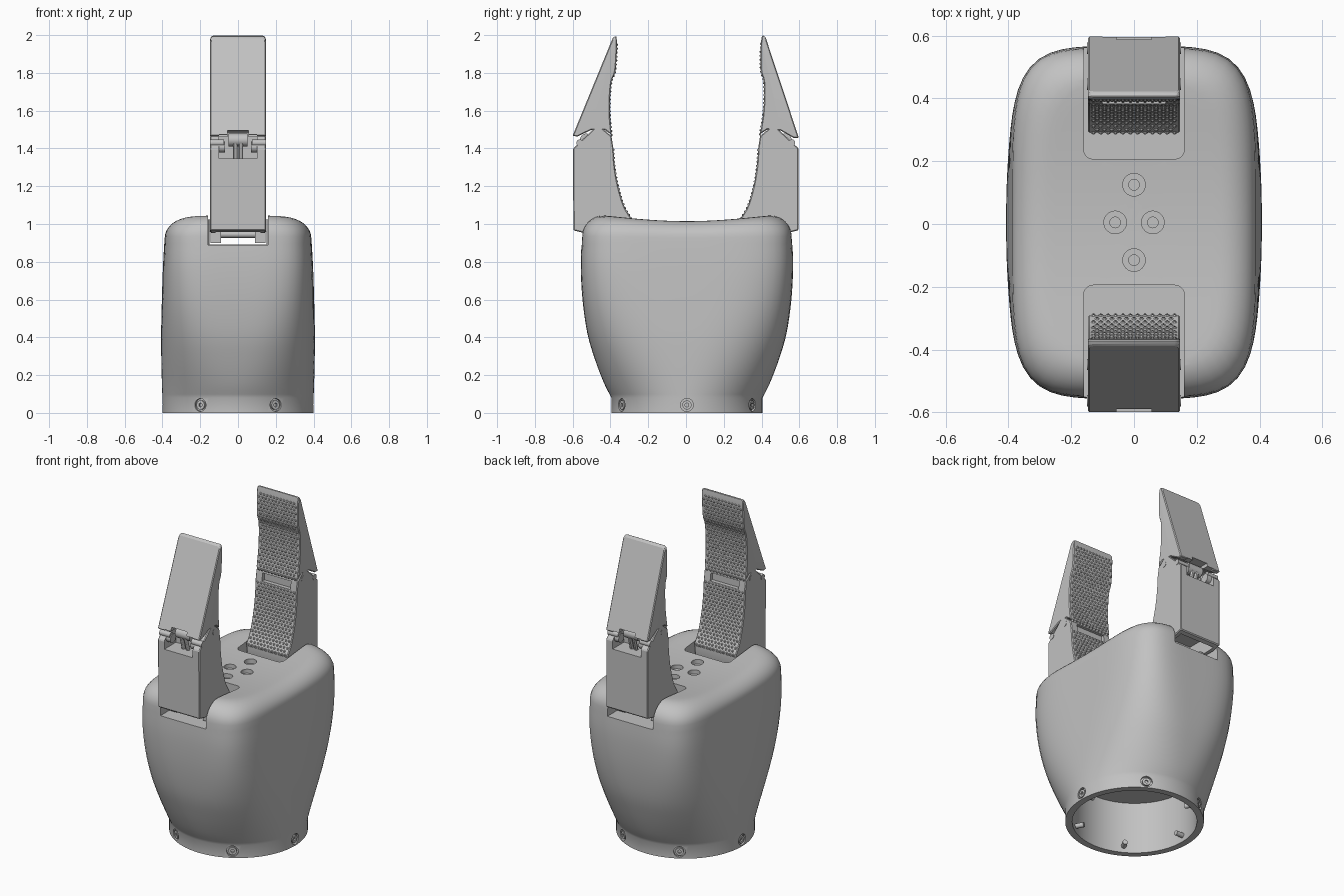
import bpy, bmesh, math
from mathutils import Vector, Matrix

if "Cube" in bpy.data.objects:
    bpy.data.objects.remove(bpy.data.objects["Cube"], do_unlink=True)

grey = bpy.data.materials.new("plain_grey")
grey.use_nodes = True
grey.diffuse_color = (0.54, 0.54, 0.54, 1)
grey.node_tree.nodes["Principled BSDF"].inputs["Base Color"].default_value = grey.diffuse_color

SHIFT = 0.005  # body sits slightly behind centre


def make(name, bm, smooth=True):
    bmesh.ops.recalc_face_normals(bm, faces=bm.faces)
    mesh = bpy.data.meshes.new(name)
    bm.to_mesh(mesh)
    bm.free()
    mesh.materials.append(grey)
    ob = bpy.data.objects.new(name, mesh)
    bpy.context.collection.objects.link(ob)
    if smooth:
        finish(ob, 30)
    return ob


def activate(ob):
    bpy.ops.object.select_all(action="DESELECT")
    ob.select_set(True)
    bpy.context.view_layer.objects.active = ob


def finish(ob, degrees):
    activate(ob)
    bpy.ops.object.shade_smooth_by_angle(angle=math.radians(degrees))


def box(name, lo, hi, round_corner=0):
    bm = bmesh.new()
    lo, hi = Vector(lo), Vector(hi)
    bmesh.ops.create_cube(bm, size=1, matrix=Matrix.Translation((lo + hi) / 2) @ Matrix.Diagonal((*(hi - lo), 1)))
    if round_corner:
        upright = [e for e in bm.edges if abs(e.verts[0].co.z - e.verts[1].co.z) > 0.01]
        bmesh.ops.bevel(bm, geom=upright, offset=round_corner, segments=5, affect="EDGES", profile=0.5)
    return make(name, bm, False)


def rod(name, start, end, radius, sides=32):
    start, end = Vector(start), Vector(end)
    axis = end - start
    m = Matrix.Translation((start + end) / 2) @ axis.to_track_quat("Z", "Y").to_matrix().to_4x4()
    bm = bmesh.new()
    bmesh.ops.create_cone(bm, cap_ends=True, segments=sides, radius1=radius, radius2=radius,
                          depth=axis.length, matrix=m)
    return make(name, bm)


def cut(ob, *cutters):
    for c in cutters:
        activate(ob)
        mod = ob.modifiers.new("cut", "BOOLEAN")
        mod.operation, mod.solver, mod.object = "DIFFERENCE", "EXACT", c
        bpy.ops.object.modifier_apply(modifier=mod.name)
        bpy.data.objects.remove(c, do_unlink=True)


def spline(points, steps):
    p = [Vector(q) for q in points]
    p = [2 * p[0] - p[1]] + p + [2 * p[-1] - p[-2]]
    out = []
    for a, b, c, d in zip(p, p[1:], p[2:], p[3:]):
        for i in range(steps):
            t = i / steps
            out.append((2 * b + (c - a) * t + (2 * a - 5 * b + 4 * c - d) * t * t
                        + (3 * b - a - 3 * c + d) * t ** 3) / 2)
    return out + [p[-2]]


# Palm body: round base lofted into a rounded box with a dished top
SIDES = 96
wall = [(0.08, 0.4, 0.4, 2), (0.16, 0.403, 0.44, 2.15), (0.28, 0.406, 0.486, 2.5), (0.42, 0.407, 0.527, 3),
        (0.6, 0.403, 0.553, 3.8), (0.78, 0.397, 0.562, 4.5), (0.935, 0.388, 0.556, 4.8)]
rings = [(0, 0.4, 0.4, 2)] + [tuple(v) for v in spline(wall, 4)]
for i in range(1, 9):
    a = math.pi / 2 * i / 8
    d = 0.11 * (1 - math.cos(a))
    rings.append((0.935 + 0.11 * math.sin(a), 0.388 - d, 0.556 - d, 4.8 - 0.8 * i / 8))
for k in range(9, 0, -1):
    rings.append((1.045, 0.0278 * k, 0.0446 * k, 4))
bm = bmesh.new()
loops = []
for z, hx, hy, n in rings:
    loop = []
    for i in range(SIDES):
        a = math.tau * i / SIDES
        c, s = math.cos(a), math.sin(a)
        r = (abs(c / hx) ** n + abs(s / hy) ** n) ** (-1 / n)
        y = r * s
        dip = 0.03 * max(0, 1 - (y / 0.45) ** 2) ** 1.3 * min(1, max(0, (z - 0.9) / 0.145))
        loop.append(bm.verts.new((r * c, y + SHIFT, z - dip)))
    loops.append(loop)
for lo, hi in zip(loops, loops[1:]):
    for i in range(SIDES):
        j = (i + 1) % SIDES
        bm.faces.new((lo[i], lo[j], hi[j], hi[i]))
bm.faces.new(loops[0][::-1])
bm.faces.new(loops[-1])
palm = make("palm_body", bm, False)
cut(palm,
    rod("bore", (0, SHIFT, -0.1), (0, SHIFT, 0.33), 0.36, 64),
    box("front_slot", (-0.16, -0.8, 0.89), (0.16, -0.195, 1.2), 0.03),
    box("back_slot", (-0.16, 0.207, 0.89), (0.16, 0.8, 1.2), 0.03),
    box("channel", (-0.15, -0.3, 0.892), (0.15, 0.3, 0.96)))
for x, y in ((0, 0.12), (0, -0.12), (0.06, 0), (-0.06, 0)):
    cut(palm, rod("hole", (x, y + SHIFT, 0.99), (x, y + SHIFT, 1.1), 0.036),
        rod("pilot", (x, y + SHIFT, 0.93), (x, y + SHIFT, 1.1), 0.017))

# Base screws sunk into the rim, each with a drive socket
for i in range(6):
    a = math.tau * i / 6
    d = Vector((math.cos(a), math.sin(a), 0))
    o = Vector((0, SHIFT, 0.042))
    cut(palm, rod("counterbore", o + d * 0.385, o + d * 0.45, 0.034))
    head = rod("base_screw_head", o + d * 0.38, o + d * 0.398, 0.024)
    cut(head, rod("socket", o + d * 0.388, o + d * 0.42, 0.011, 6))
    finish(head, 30)
    rod("base_screw_shank", o + d * 0.31, o + d * 0.384, 0.015, 16)
finish(palm, 30)


def link(name, profile, s):
    bm = bmesh.new()
    verts = [bm.verts.new((-0.147, s * y, z)) for y, z in profile]
    face = bm.faces.new(verts)
    ext = bmesh.ops.extrude_face_region(bm, geom=[face])
    bmesh.ops.translate(bm, verts=[v for v in ext["geom"] if isinstance(v, bmesh.types.BMVert)], vec=(0.294, 0, 0))
    bmesh.ops.recalc_face_normals(bm, faces=bm.faces)
    # Rounded fingertip corners, then a fine edge break
    tip = [e for e in bm.edges if min(v.co.z for v in e.verts) > 1.98 and e.verts[0].co.x * e.verts[1].co.x > 0]
    bmesh.ops.bevel(bm, geom=tip, offset=0.018, segments=4, affect="EDGES", profile=0.5)
    bm.normal_update()
    sharp = [e for e in bm.edges if e.calc_face_angle(0) > 0.6]
    bmesh.ops.bevel(bm, geom=sharp, offset=0.005, segments=1, affect="EDGES")
    return make(name, bm, False)


def grip(name, path, s):
    # Staggered rows of small studs following the inner face
    bm = bmesh.new()
    pitch, travelled, row = 0.021, 0.0, 0
    for a, b in zip(path, path[1:]):
        seg = b - a
        while travelled < seg.length:
            p = a + seg.normalized() * travelled
            normal = Vector((0, -seg.y * s, seg.x)).normalized()
            rot = normal.to_track_quat("Z", "X").to_matrix().to_4x4()
            count = 12 - row % 2
            for k in range(count):
                m = Matrix.Translation((0.0235 * (k - (count - 1) / 2), s * p.x, p.y)) @ rot
                bmesh.ops.create_cone(bm, cap_ends=False, segments=6, radius1=0.013, radius2=0.003,
                                      depth=0.01, matrix=m)
            travelled += pitch
            row += 1
        travelled -= seg.length
    return make(name, bm, False)


lower_inner = spline([(0.29, 1.03), (0.329, 1.1), (0.36, 1.21), (0.376, 1.31), (0.382, 1.4)], 5)
upper_inner = spline([(0.391, 1.475), (0.408, 1.58), (0.414, 1.68), (0.411, 1.76), (0.395, 1.82), (0.396, 1.96)], 5)

# Two fingers, each with a lower and an upper link; the front one is bent further in
for side, s, lean, bend in (("front", -1, 0.3, -4), ("back", 1, 0, 0)):
    def across(name, lo, hi):
        # Box given by distance outward from the palm centre
        y0, y1 = sorted((s * lo[1], s * hi[1]))
        return box(name, (lo[0], y0, lo[2]), (hi[0], y1, hi[2]))

    lower = link(side + "_lower_link", [tuple(v) for v in lower_inner] +
                 [(0.392, 1.465), (0.445, 1.51), (0.48, 1.51), (0.596, 1.4),
                  (0.596, 0.967), (0.54, 0.953), (0.3, 0.953)], s)
    upper = link(side + "_upper_link", [tuple(v) for v in upper_inner] +
                 [(0.403, 2.0), (0.421, 1.99), (0.598, 1.455), (0.57, 1.455), (0.5, 1.495), (0.43, 1.5)], s)
    for part in (lower, upper):
        cut(part, across("hinge_pocket", (-0.1, 0.48, 1.347), (0.1, 0.7, 1.462)),
            across("knuckle_pocket", (-0.055, 0.48, 1.4), (0.055, 0.7, 1.485)),
            across("crease", (-0.1, 0.3, 1.405), (0.1, 0.408, 1.455)))
    cut(lower, across("underside_cavity", (-0.12, 0.36, 0.9), (0.12, 0.565, 1.05)))
    finish(lower, 20)
    finish(upper, 20)
    uppers = [upper, grip(side + "_upper_grip", upper_inner, s)]
    lowers = [lower, grip(side + "_lower_grip", lower_inner, s)]

    # Hinge pins, knuckle and linkage arms
    lowers += [rod(side + "_main_pin", (-0.149, s * 0.445, 1.465), (0.149, s * 0.445, 1.465), 0.018),
               rod(side + "_knuckle", (-0.05, s * 0.525, 1.445), (0.05, s * 0.525, 1.445), 0.034)]
    for x in (-1, 1):
        lowers.append(rod(side + "_link_pin", (x * 0.075, s * 0.56, 1.43), (x * 0.149, s * 0.56, 1.43), 0.018))
        lowers.append(rod(side + "_bush", (x * 0.07, s * 0.55, 1.408), (x * 0.1, s * 0.55, 1.408), 0.028))
        lowers.append(rod(side + "_linkage_arm", (x * 0.015, s * 0.545, 1.43), (x * 0.015, s * 0.52, 1.34), 0.012, 12))

    # Pose: the whole finger leans about its base, the upper link bends at the main pin
    base = Matrix.Translation((0, s * 0.45, 0.95))
    pin = Matrix.Translation((0, s * 0.445, 1.465))
    leaning = base @ Matrix.Rotation(math.radians(lean), 4, "X") @ base.inverted()
    bending = pin @ Matrix.Rotation(math.radians(bend - lean), 4, "X") @ pin.inverted()
    for part in lowers:
        part.data.transform(leaning)
    for part in uppers:
        part.data.transform(leaning @ bending)

    # Mounting feet and cross bar below the finger
    for x in (-0.118, 0.118):
        across(side + "_foot", (x - 0.028, 0.34, 0.9), (x + 0.028, 0.48, 0.96))
    rod(side + "_foot_bar", (-0.1, s * 0.42, 0.945), (0.1, s * 0.42, 0.945), 0.018, 16)
